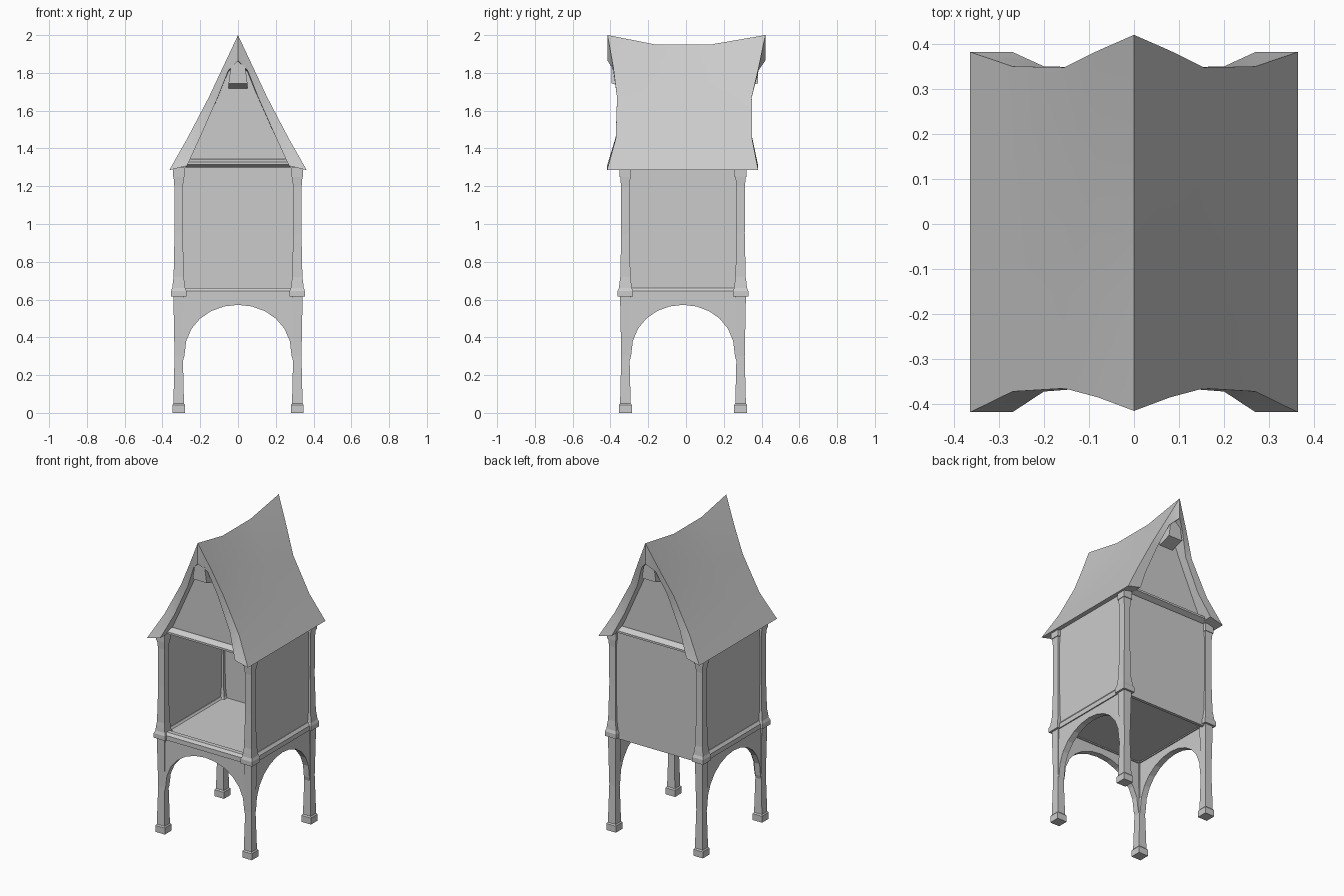
import bpy, bmesh, math

cube = bpy.data.objects.get("Cube")
if cube:
    bpy.data.objects.remove(cube, do_unlink=True)

stone = bpy.data.materials.new("plain_grey")
stone.use_nodes = True
GREY = (0.6, 0.6, 0.6, 1)
stone.diffuse_color = GREY
stone.node_tree.nodes["Principled BSDF"].inputs["Base Color"].default_value = GREY

PX, FRONT, BACK = 0.314, -0.321, 0.289      # post centres
MID = (FRONT + BACK) / 2


def finish(name, bm, smooth=False):
    bmesh.ops.recalc_face_normals(bm, faces=bm.faces)
    mesh = bpy.data.meshes.new(name)
    bm.to_mesh(mesh)
    bm.free()
    mesh.materials.append(stone)
    ob = bpy.data.objects.new(name, mesh)
    bpy.context.collection.objects.link(ob)
    if smooth:
        bpy.ops.object.select_all(action='DESELECT')
        ob.select_set(True)
        bpy.context.view_layer.objects.active = ob
        bpy.ops.object.shade_smooth_by_angle(angle=math.radians(30))
    return ob


def loft(name, rings, smooth=False, closed=False):
    """Skin a list of equal rings; cap the ends unless closed."""
    bm = bmesh.new()
    vs = [[bm.verts.new(p) for p in r] for r in rings]
    n = len(vs[0])
    for a, b in zip(vs, vs[1:]):
        for i in range(n):
            j = (i + 1) % n
            bm.faces.new((a[i], a[j], b[j], b[i]))
    bm.faces.new(vs[0])
    bm.faces.new(vs[-1])
    return finish(name, bm, smooth)


def box(name, x0, x1, y0, y1, z0, z1):
    return loft(name, [[(x0, y0, z), (x1, y0, z), (x1, y1, z), (x0, y1, z)]
                       for z in (z0, z1)])


# Posts with feet, collars and flared tops
SECTIONS = [(0, .034), (.042, .034), (.05, .028), (.3, .022), (.615, .028),
            (.615, .041), (.645, .041), (.662, .034), (.69, .031), (.72, .027),
            (.95, .022), (1.2, .023), (1.25, .027), (1.25, .031), (1.3, .031)]
for side, sx in (("left", 1), ("right", -1)):
    for end, cy in (("front", FRONT), ("back", BACK)):
        loft(f"{end}_{side}_post",
             [[(sx * PX - h, cy - h, z), (sx * PX + h, cy - h, z),
               (sx * PX + h, cy + h, z), (sx * PX - h, cy + h, z)]
              for z, h in SECTIONS])


# Arches: strips between a flat top and a curved soffit
def arch(name, half, place, thick=.02):
    rings = []
    spring, rise, top = .30, .272, .622
    steps = 12
    for i in range(steps + 1):
        a = math.pi * i / steps
        u = -math.cos(a) * (half - .03)
        z = spring + rise * math.sin(a) ** .9 if 0 < i < steps else spring
        rings.append([place(u, -thick, z), place(u, thick, z),
                      place(u, thick, top), place(u, -thick, top)])
    for u, at in ((-half, 0), (half, len(rings) + 1)):
        rings.insert(at, [place(u, -thick, spring - .1), place(u, thick, spring - .1),
                          place(u, thick, top), place(u, -thick, top)])
    return loft(name, rings)


arch("front_arch", PX, lambda u, t, z: (u, FRONT + t, z))
for side, sx in (("left", 1), ("right", -1)):
    arch(f"{side}_arch", (BACK - FRONT) / 2,
         lambda u, t, z: (sx * PX + t, MID + u, z))

# Floor, walls and rails with bevelled tops
box("floor", -PX, PX, FRONT, BACK, .622, .65)
box("back_wall", -PX, PX, BACK - .008, BACK + .012, .605, 1.31)
RAIL = [(-.027, .615), (.027, .615), (.027, .645), (.014, .662),
        (-.014, .662), (-.027, .645)]
loft("front_rail", [[(x, FRONT + d, z) for d, z in RAIL] for x in (-PX, PX)])
for side, sx in (("left", 1), ("right", -1)):
    box(f"{side}_wall", sx * PX - .01, sx * PX + .01, FRONT, BACK, .65, 1.3)
    loft(f"{side}_rail", [[(sx * PX + d, y, z) for d, z in RAIL]
                          for y in (FRONT, BACK)])

# Roof: swept-out ends, sagging ridge, thick eaves
# x, z, front y, back y, ridge sag
OUTER = [(0, 2, -.415, .42, .05), (.08, 1.83, -.385, .385, .025),
         (.155, 1.67, -.365, .348, .01), (.27, 1.45, -.372, .35, 0),
         (.364, 1.285, -.418, .382, 0)]
INNER = [(0, 1.865), (.05, 1.815), (.107, 1.67), (.2, 1.46), (.27, 1.308)]


def roof_ring(k):
    """One cross-section; k counts from the front edge to the back edge."""
    def pt(x, z, row):
        _, _, yf, yb, sag = row
        y = (yf, -.16, .13, yb)[k]
        return (x, y, z - (sag if k in (1, 2) else 0))
    outer = [pt(r[0], r[1], r) for r in OUTER]
    inner = [pt(x, z, r) for (x, z), r in zip(INNER, OUTER)]

    def mirror(ps):
        return [(-x, y, z) for x, y, z in ps]
    return mirror(outer[::-1]) + outer[1:] + inner[::-1] + mirror(inner[1:])


bm = bmesh.new()
rings = [[bm.verts.new(p) for p in roof_ring(k)] for k in range(4)]
n = len(rings[0])
for a, b in zip(rings, rings[1:]):
    for i in range(n):
        j = (i + 1) % n
        bm.faces.new((a[i], a[j], b[j], b[i]))
for r in (rings[0], rings[-1]):             # rim faces along the end edges
    for i in range(n // 2 - 1):
        bm.faces.new((r[i], r[i + 1], r[n - 2 - i], r[n - 1 - i]))
finish("roof", bm, smooth=True)

# Gables, sill beams and ridge-beam ends
BEAM = [(-.025, 1.3), (.02, 1.3), (.05, 1.315), (.05, 1.328), (.02, 1.345), (-.025, 1.345)]
for end, cy, out in (("front", -.305, -1), ("back", .285, 1)):
    loft(f"{end}_gable", [[(-.28, y, 1.3), (.28, y, 1.3), (.045, y, 1.84),
                           (0, y, 1.875), (-.045, y, 1.84)]
                          for y in (cy - .01, cy + .01)])
    loft(f"{end}_sill_beam", [[(x, cy + out * d, z) for d, z in BEAM]
                              for x in (-.275, .275)])
    tip = -.395 if out < 0 else .382
    loft(f"{end}_ridge_beam", [[(-.05, y, low), (.05, y, low), (.036, y, 1.845),
                                (0, y, 1.868), (-.036, y, 1.845)]
                               for y, low in ((tip, 1.745), (cy, 1.715))])
